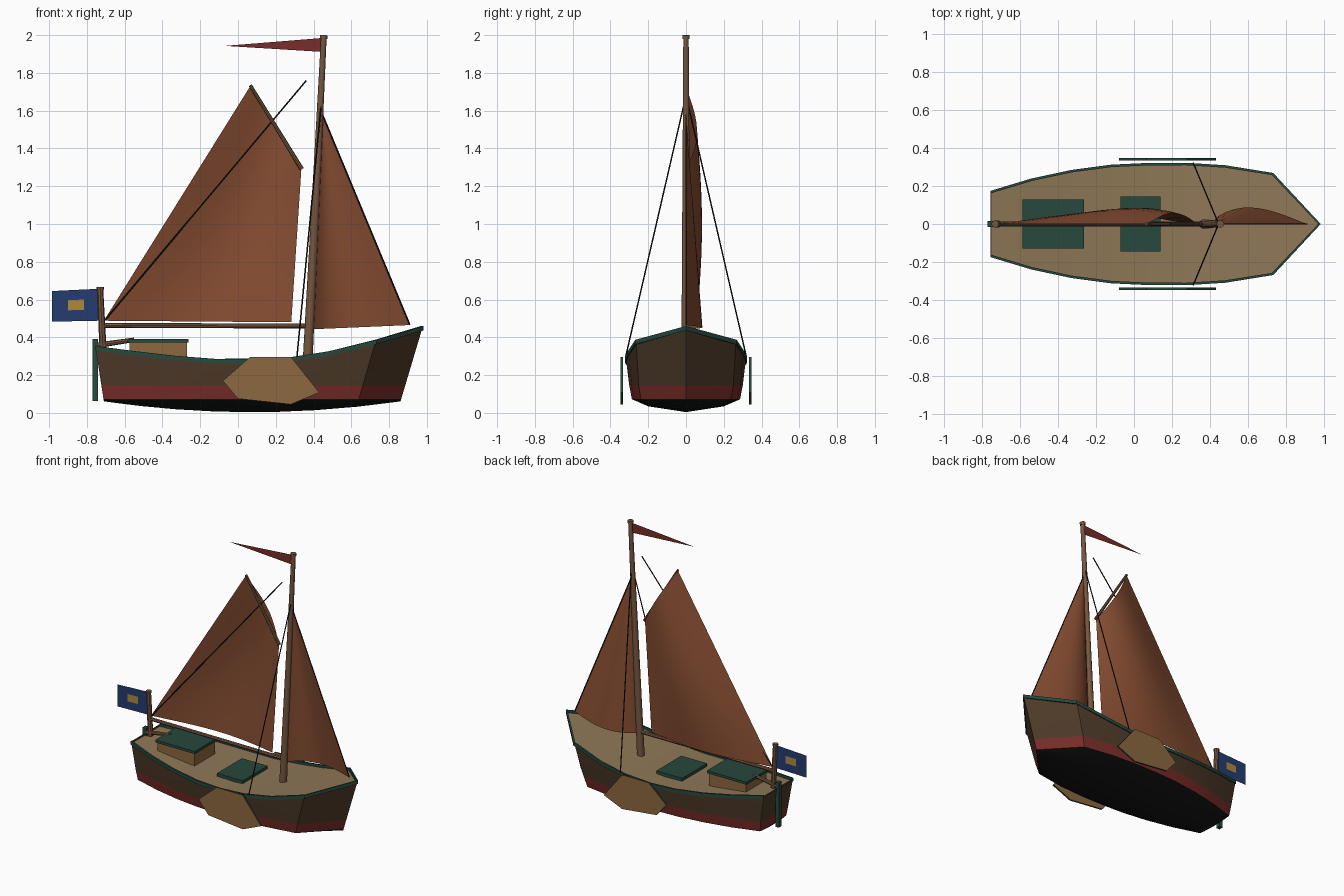
import bpy, bmesh, math
from mathutils import Vector, Matrix

if "Cube" in bpy.data.objects:
    bpy.data.objects.remove(bpy.data.objects["Cube"])


def mat(name, r, g, b):
    m = bpy.data.materials.new(name)
    m.diffuse_color = (r, g, b, 1)
    m.use_nodes = True
    m.node_tree.nodes["Principled BSDF"].inputs["Base Color"].default_value = m.diffuse_color
    return m


BROWN = mat("hull_brown", 0.075, 0.042, 0.022)
RED = mat("red", 0.19, 0.026, 0.022)
BLACK = mat("black", 0.008, 0.008, 0.008)
GREEN = mat("green", 0.02, 0.065, 0.047)
DECK = mat("deck_tan", 0.27, 0.185, 0.095)
WOOD = mat("board_wood", 0.26, 0.14, 0.05)
SPAR = mat("spar_wood", 0.18, 0.095, 0.05)
SAIL = mat("sail_rust", 0.24, 0.075, 0.032)
BLUE = mat("flag_blue", 0.018, 0.045, 0.16)
YELLOW = mat("flag_yellow", 0.42, 0.25, 0.05)


def finish(name, bm, mats, smooth=None):
    bm.normal_update()
    me = bpy.data.meshes.new(name)
    bm.to_mesh(me)
    bm.free()
    for m in mats:
        me.materials.append(m)
    ob = bpy.data.objects.new(name, me)
    bpy.context.collection.objects.link(ob)
    if smooth:
        for p in me.polygons:
            p.use_smooth = True
        me.set_sharp_from_angle(angle=math.radians(smooth))
    return ob


def spar(name, a, b, r0, r1, m, n=10):
    a, b = Vector(a), Vector(b)
    d = b - a
    M = Matrix.Translation((a + b) / 2) @ d.to_track_quat('Z', 'Y').to_matrix().to_4x4()
    bm = bmesh.new()
    bmesh.ops.create_cone(bm, cap_ends=True, segments=n, radius1=r0, radius2=r1,
                          depth=d.length, matrix=M)
    return finish(name, bm, [m], 40)


def box(name, x0, x1, hy, z0, z1, m):
    bm = bmesh.new()
    M = Matrix.Translation(((x0 + x1) / 2, 0, (z0 + z1) / 2)) @ Matrix.Diagonal((x1 - x0, 2 * hy, z1 - z0, 1))
    bmesh.ops.create_cube(bm, size=1, matrix=M)
    return finish(name, bm, [m])


def sheet(name, pts, m, y=0.0):
    bm = bmesh.new()
    bm.faces.new([bm.verts.new((x, y, z)) for x, z in pts])
    return finish(name, bm, [m])


def sail(name, clew, tack, throat, peak, belly, skew, n=12):
    # bilinear grid between foot and head, bulging towards +y
    P = [Vector((x, 0, z)) for x, z in (clew, tack, throat, peak)]
    bm = bmesh.new()
    rows = []
    for j in range(n + 1):
        v = j / n
        row = []
        for i in range(n + 1):
            u = i / n
            p = P[0].lerp(P[1], u).lerp(P[3].lerp(P[2], u), v)
            p.y = belly(v) * math.sin(math.pi * u ** skew)
            row.append(bm.verts.new(p))
        rows.append(row)
    for a, b in zip(rows, rows[1:]):
        for i in range(n):
            bm.faces.new((a[i], a[i + 1], b[i + 1], b[i]))
    bmesh.ops.remove_doubles(bm, verts=bm.verts[:], dist=1e-5)
    return finish(name, bm, [SAIL], 60)


# hull stations: x at sheer, half width, sheer height
ST = [(-0.755, 0.17, 0.35), (-0.54, 0.235, 0.322), (-0.33, 0.28, 0.298),
      (-0.12, 0.308, 0.282), (0.07, 0.317, 0.277), (0.27, 0.318, 0.29),
      (0.48, 0.305, 0.322), (0.73, 0.265, 0.383), (0.978, 0.0, 0.456)]

# hull: keel, bilge, chine, boot stripe top, sheer on each side
bm = bmesh.new()
rings = []
for x, w, s in ST:
    xb = -0.71 + (x + 0.755) / 1.733 * 1.57
    keel = 0.004 + 0.057 * ((xb - 0.075) / 0.785) ** 2
    chine = 0.072
    half = [(0.7 * 0.9, keel + 0.45 * (chine - keel)), (0.9, chine), (0.945, 0.145), (1.0, s)]
    prof = [(-f, z) for f, z in reversed(half)] + [(0, keel)] + half
    ring = []
    for f, z in prof:
        t = max(0, (z - 0.06) / (s - 0.06))
        ring.append(bm.verts.new((xb + (x - xb) * t, f * w, z)))
    rings.append(ring)
COL = [0, 1, 2, 2, 2, 2, 1, 0]
for a, b in zip(rings, rings[1:]):
    for k in range(8):
        bm.faces.new((a[k], a[k + 1], b[k + 1], b[k])).material_index = COL[k]
t = rings[0]  # transom
for k in range(3):
    bm.faces.new((t[k], t[8 - k], t[7 - k], t[k + 1])).material_index = COL[k]
bm.faces.new((t[3], t[5], t[4])).material_index = 2
bmesh.ops.remove_doubles(bm, verts=bm.verts[:], dist=1e-5)
bmesh.ops.recalc_face_normals(bm, faces=bm.faces[:])
finish("hull", bm, [BROWN, RED, BLACK], 35)

# deck
bm = bmesh.new()
prev = None
for x, w, s in ST:
    cur = [bm.verts.new((x, f * max(w - 0.003, 0.001), s - 0.014)) for f in (-1, 1)]
    if prev:
        bm.faces.new((prev[0], cur[0], cur[1], prev[1]))
    prev = cur
finish("deck", bm, [DECK])

# green rail swept round the sheer line
path = [Vector((x, w, s)) for x, w, s in ST]
path += [Vector((p.x, -p.y, p.z)) for p in reversed(path[:-1])]
bm = bmesh.new()
prev = None
for i, p in enumerate(path):
    d = path[min(i + 1, len(path) - 1)] - path[max(i - 1, 0)]
    nrm = Vector((-d.y, d.x, 0)).normalized()
    cur = [bm.verts.new(p + nrm * o + Vector((0, 0, h)))
           for o, h in ((0.004, -0.02), (0.004, 0.004), (-0.009, 0.004), (-0.009, -0.02))]
    if prev:
        for k in range(4):
            bm.faces.new((prev[k], cur[k], cur[(k + 1) % 4], prev[(k + 1) % 4]))
    else:
        bm.faces.new(cur)
    prev = cur
bm.faces.new(prev[::-1])
bmesh.ops.recalc_face_normals(bm, faces=bm.faces[:])
finish("rail", bm, [GREEN])

# deck fittings
box("cabin", -0.575, -0.27, 0.12, 0.27, 0.375, WOOD)
box("cabin_roof", -0.585, -0.262, 0.13, 0.373, 0.392, GREEN)
box("hatch", -0.07, 0.14, 0.145, 0.255, 0.289, GREEN)

# leeboards: wooden plates with green edges
LEE = [(-0.08, 0.17), (0.065, 0.297), (0.28, 0.297), (0.43, 0.108), (0.28, 0.045), (0, 0.075)]
for side, tag in ((-1, "right"), (1, "left")):
    bm = bmesh.new()
    a, b = [[bm.verts.new((x, side * y, z)) for x, z in LEE] for y in (0.334, 0.346)]
    bm.faces.new(a)
    bm.faces.new(b)
    for k in range(6):
        j = (k + 1) % 6
        bm.faces.new((a[k], a[j], b[j], b[k])).material_index = 1
    bmesh.ops.recalc_face_normals(bm, faces=bm.faces[:])
    finish("leeboard_" + tag, bm, [WOOD, GREEN])

# rudder and tiller
box("rudder", -0.77, -0.742, 0.017, 0.062, 0.392, GREEN)
spar("tiller", (-0.75, 0, 0.357), (-0.55, 0, 0.387), 0.015, 0.012, SPAR, 8)

# spars
spar("mast", (0.368, 0, 0.26), (0.454, 0, 1.985), 0.026, 0.015, SPAR)
spar("mast_cap", (0.453, 0, 1.98), (0.454, 0, 2.0), 0.02, 0.02, SPAR)
spar("boom", (-0.715, 0, 0.463), (0.37, 0, 0.46), 0.013, 0.013, SPAR, 8)
spar("gaff", (0.065, 0, 1.735), (0.338, 0, 1.29), 0.009, 0.012, SPAR, 8)

# sails
sail("mainsail", (-0.71, 0.488), (0.282, 0.48), (0.335, 1.285), (0.065, 1.73),
     lambda v: 0.058 + 0.027 * math.sin(math.pi * v), 1.1)
sail("jib", (0.4, 0.443), (0.908, 0.465), (0.447, 1.57), (0.445, 1.57),
     lambda v: 0.087 * (1 - v), 0.75)

# rigging
spar("forestay", (0.443, 0, 1.59), (0.91, 0, 0.466), 0.004, 0.004, BLACK, 6)
spar("topping_lift", (-0.705, 0, 0.49), (0.362, 0, 1.76), 0.004, 0.004, BLACK, 6)
for side, tag in ((-1, "right"), (1, "left")):
    spar("shroud_" + tag, (0.445, 0, 1.68), (0.312, side * 0.32, 0.295), 0.004, 0.004, BLACK, 6)

# ensign on its staff, and masthead pennant
spar("flag_staff", (-0.715, 0, 0.34), (-0.73, 0, 0.665), 0.019, 0.016, SPAR, 8)
spar("flag_staff_cap", (-0.73, 0, 0.652), (-0.73, 0, 0.667), 0.02, 0.02, SPAR, 8)
sheet("flag", [(-0.985, 0.483), (-0.735, 0.488), (-0.735, 0.657), (-0.985, 0.645)], BLUE)
for y, tag in ((-0.002, "front"), (0.002, "back")):
    sheet("flag_patch_" + tag, [(-0.9, 0.543), (-0.815, 0.545), (-0.815, 0.6), (-0.9, 0.597)], YELLOW, y)
sheet("pennant", [(0.45, 1.911), (0.45, 1.985), (-0.07, 1.943)], RED)
